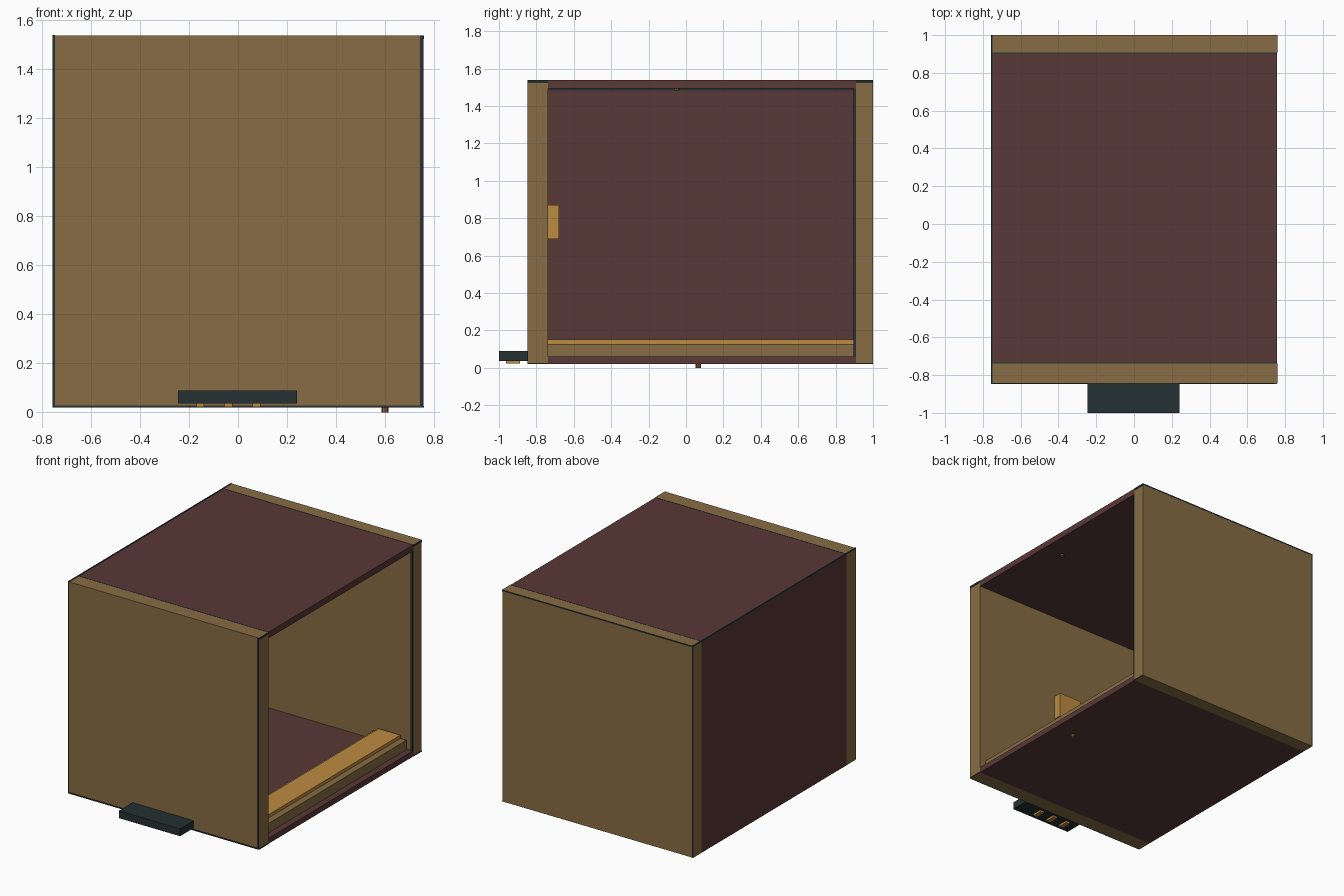
import bpy
import math

if "Cube" in bpy.data.objects:
    bpy.data.objects.remove(bpy.data.objects["Cube"])


def material(name, rgb):
    m = bpy.data.materials.new(name)
    m.diffuse_color = (*rgb, 1)
    m.use_nodes = True
    m.node_tree.nodes["Principled BSDF"].inputs["Base Color"].default_value = m.diffuse_color
    return m


BROWN = material("tan_wood", (0.242, 0.152, 0.058))
MAROON = material("dark_maroon", (0.098, 0.040, 0.038))
DARK = material("blue_black", (0.018, 0.030, 0.032))
GOLD = material("amber", (0.50, 0.26, 0.053))
RUST = material("rust", (0.27, 0.11, 0.04))


def box(name, x, y, z, mat):
    """Box from (min, max) ranges on each axis."""
    bpy.ops.mesh.primitive_cube_add(
        size=1, location=[(a + b) / 2 for a, b in (x, y, z)])
    o = bpy.context.object
    o.name = name
    o.scale = [b - a for a, b in (x, y, z)]
    bpy.ops.object.transform_apply(location=False, rotation=False)
    o.data.materials.append(mat)
    return o


def peg(name, x, y, z, mat):
    bpy.ops.mesh.primitive_cylinder_add(
        vertices=8, radius=0.014, depth=z[1] - z[0],
        location=(x, y, sum(z) / 2))
    o = bpy.context.object
    o.name = name
    o.data.materials.append(mat)


W = 0.757          # half width
BOT, TOP = 0.02, 1.538
FRONT, BACK = (-0.845, -0.738), (0.908, 1.0)
INNER = (FRONT[1], BACK[0])

# End panels
box("front_panel", (-W, W), FRONT, (BOT, TOP), BROWN)
box("back_panel", (-W, W), BACK, (BOT, TOP), BROWN)

# Shell between the panels, open on the right
box("floor", (-W, W), INNER, (BOT, 0.06), MAROON)
box("roof", (-W, W), INNER, (1.494, TOP), MAROON)
box("left_wall", (-W, -W + 0.045), INNER, (0.06, 1.494), MAROON)

# Sill along the open side
box("sill_base", (0.45, 0.71), (FRONT[1], 0.895), (0.06, 0.128), BROWN)
box("sill_top", (0.49, 0.663), (FRONT[1], 0.895), (0.128, 0.152), GOLD)

# Square block on the inside of the front panel
box("inner_block", (-0.09, 0.09), (FRONT[1], -0.68), (0.69, 0.87), GOLD)

# Front step with three feet beneath
box("front_step", (-0.245, 0.24), (-1.0, FRONT[0]), (0.037, 0.09), DARK)
for i in range(3):
    cx = -0.154 + i * 0.115
    box(f"step_foot_{i + 1}", (cx - 0.016, cx + 0.016), (-0.962, -0.888),
        (0.022, 0.037), GOLD)

# Pegs under the floor and the roof
peg("floor_peg", 0.6, 0.065, (0.0, 0.02), RUST)
peg("roof_peg", 0.6, -0.05, (1.482, 1.494), RUST)

# Dark edging plates on the outer faces of the end panels
E = 0.003
for label, y in (("front", (FRONT[0] - E, FRONT[0])), ("back", (BACK[1] - E, BACK[1] + 0.001))):
    box(label + "_edge_left", (-W, -W + 0.009), y, (BOT, TOP), DARK)
    if label == "front":
        box("front_edge_right", (W - 0.014, W), y, (BOT, TOP), DARK)
        box("front_edge_bottom", (-W, W), y, (BOT, BOT + 0.009), DARK)
    else:
        box("back_edge_top", (-W, W), y, (TOP - 0.009, TOP), DARK)

# Dark edging on the panel ends beside the opening
for label, y in (("front", FRONT), ("back", BACK)):
    box(label + "_end_cap_strip", (W, W + E), y, (TOP - 0.014, TOP), DARK)
    box(label + "_end_foot_strip", (W, W + E), y, (BOT, BOT + 0.006), DARK)

# Dark seams: left roof edge, ceiling corner, roof joints, back jamb
box("left_roof_edge", (-W - 0.001, -W + 0.009), (FRONT[0], BACK[1]),
    (TOP - 0.004, TOP + 0.002), DARK)
box("ceiling_seam", (-W + 0.045, -W + 0.05), INNER, (1.484, 1.494), DARK)
box("front_roof_seam", (-W, W), (FRONT[1], FRONT[1] + 0.006),
    (TOP - 0.002, TOP + 0.001), DARK)
box("back_roof_seam", (-W, W), (BACK[0] - 0.005, BACK[0]),
    (TOP - 0.002, TOP + 0.001), DARK)
box("back_jamb_seam", (W - 0.015, W), (BACK[0] - 0.012, BACK[0]),
    (0.06, 1.494), DARK)
